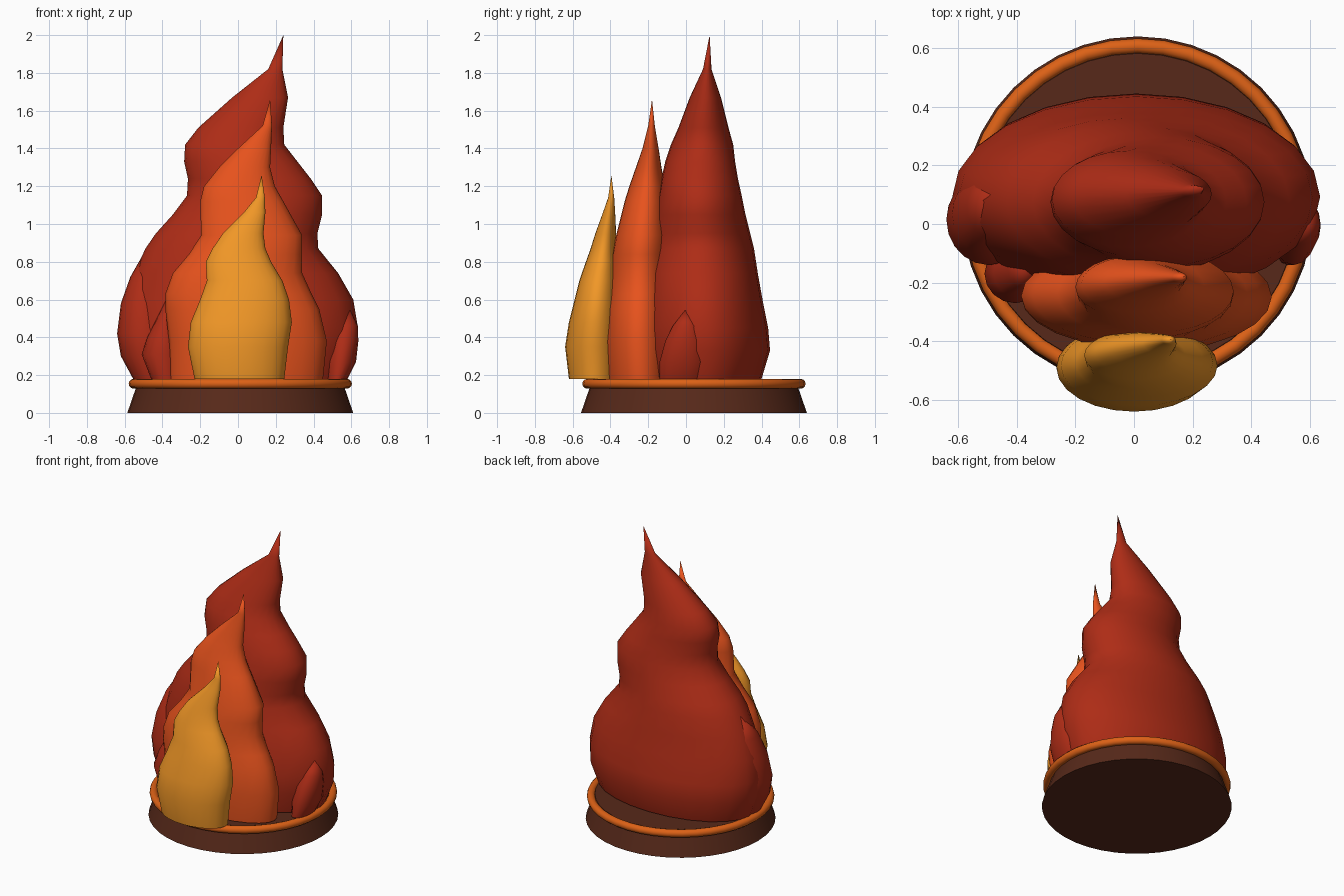
import bpy, bmesh
from math import sin, cos, pi


def material(name, color):
    m = bpy.data.materials.new(name)
    m.diffuse_color = (*color, 1)
    return m


RED = material("deep_red", (0.42, 0.025, 0.008))
ORANGE = material("hot_orange", (0.80, 0.085, 0.012))
YELLOW = material("amber", (0.88, 0.31, 0.02))
BROWN = material("dark_brown", (0.095, 0.022, 0.01))
RIM = material("rim_orange", (0.72, 0.12, 0.008))


def smooth(ob, mat, angle=0.9):
    ob.data.materials.append(mat)
    bpy.ops.object.select_all(action='DESELECT')
    ob.select_set(True)
    bpy.context.view_layer.objects.active = ob
    bpy.ops.object.shade_smooth_by_angle(angle=angle)


def flame(name, mat, rows, tip, sides=24):
    """Loft elliptical rings (z, left, right, front, back) up to a pointed tip."""
    bm = bmesh.new()
    rings = []
    for z, l, r, f, b in rows:
        rings.append([bm.verts.new(((l + r) / 2 + (r - l) / 2 * cos(2 * pi * i / sides),
                                    (f + b) / 2 + (b - f) / 2 * sin(2 * pi * i / sides), z))
                      for i in range(sides)])
    top = bm.verts.new(tip)
    bm.faces.new(rings[0][::-1])
    for i in range(sides):
        j = (i + 1) % sides
        for a, b in zip(rings, rings[1:]):
            bm.faces.new((a[i], a[j], b[j], b[i]))
        bm.faces.new((rings[-1][i], rings[-1][j], top))
    me = bpy.data.meshes.new(name)
    bm.to_mesh(me)
    bm.free()
    ob = bpy.data.objects.new(name, me)
    bpy.context.collection.objects.link(ob)
    smooth(ob, mat)


# Bowl base and its rim
bpy.ops.mesh.primitive_cone_add(vertices=40, radius1=0.598, radius2=0.54, depth=0.168,
                                location=(0.012, 0.042, 0.084))
base = bpy.context.object
base.name = "base"
smooth(base, BROWN, 0.6)
bpy.ops.mesh.primitive_torus_add(major_segments=40, minor_segments=12, major_radius=0.565,
                                 minor_radius=0.026, location=(0.012, 0.042, 0.154))
rim = bpy.context.object
rim.name = "base_rim"
smooth(rim, RIM)

# Tall back flame
flame("back_flame", RED, [
    (0.18, -0.55, 0.57, -0.22, 0.40), (0.33, -0.61, 0.625, -0.25, 0.445),
    (0.45, -0.62, 0.635, -0.25, 0.435), (0.60, -0.60, 0.61, -0.23, 0.405),
    (0.74, -0.55, 0.53, -0.215, 0.38), (0.87, -0.49, 0.425, -0.20, 0.36),
    (0.95, -0.435, 0.42, -0.185, 0.34), (1.05, -0.345, 0.445, -0.165, 0.315),
    (1.15, -0.27, 0.445, -0.145, 0.295), (1.24, -0.265, 0.385, -0.13, 0.275),
    (1.33, -0.285, 0.315, -0.11, 0.26), (1.42, -0.28, 0.245, -0.08, 0.25),
    (1.51, -0.21, 0.24, -0.04, 0.225), (1.67, -0.03, 0.265, 0.02, 0.185),
    (1.82, 0.16, 0.235, 0.09, 0.135)], (0.24, 0.125, 2.0))

# Middle flame
flame("middle_flame", ORANGE, [
    (0.18, -0.36, 0.45, -0.42, -0.06), (0.38, -0.365, 0.47, -0.435, -0.06),
    (0.55, -0.385, 0.43, -0.425, -0.07), (0.63, -0.385, 0.39, -0.415, -0.075),
    (0.74, -0.345, 0.34, -0.405, -0.08), (0.84, -0.26, 0.34, -0.39, -0.085),
    (0.94, -0.195, 0.34, -0.37, -0.09), (1.12, -0.20, 0.24, -0.325, -0.105),
    (1.20, -0.18, 0.195, -0.30, -0.11), (1.30, -0.10, 0.17, -0.265, -0.13),
    (1.40, 0.0, 0.175, -0.23, -0.145), (1.52, 0.13, 0.18, -0.20, -0.165)],
    (0.17, -0.18, 1.66))

# Short front flame
flame("front_flame", YELLOW, [
    (0.18, -0.23, 0.245, -0.62, -0.35), (0.35, -0.265, 0.265, -0.64, -0.34),
    (0.48, -0.25, 0.285, -0.62, -0.345), (0.60, -0.20, 0.27, -0.59, -0.355),
    (0.70, -0.165, 0.235, -0.565, -0.36), (0.80, -0.17, 0.175, -0.53, -0.365),
    (0.87, -0.135, 0.145, -0.505, -0.37), (0.95, -0.08, 0.135, -0.48, -0.37),
    (1.06, 0.03, 0.145, -0.44, -0.375), (1.14, 0.095, 0.142, -0.412, -0.38)],
    (0.125, -0.395, 1.26))

# Small side licks
flame("left_lick", RED, [
    (0.18, -0.555, -0.35, -0.12, 0.13), (0.30, -0.62, -0.35, -0.14, 0.16),
    (0.42, -0.64, -0.35, -0.14, 0.17), (0.58, -0.62, -0.38, -0.10, 0.17),
    (0.72, -0.57, -0.42, -0.04, 0.16)], (-0.485, 0.1, 0.87), 20)
flame("left_front_lick", RED, [
    (0.18, -0.46, -0.30, -0.26, -0.08), (0.31, -0.51, -0.30, -0.27, -0.07),
    (0.40, -0.48, -0.31, -0.25, -0.08), (0.50, -0.43, -0.33, -0.22, -0.09)],
    (-0.37, -0.15, 0.62), 16)
flame("right_lick", RED, [
    (0.18, 0.47, 0.58, -0.14, 0.09), (0.27, 0.465, 0.625, -0.14, 0.11),
    (0.38, 0.48, 0.637, -0.11, 0.10), (0.46, 0.51, 0.635, -0.07, 0.07)],
    (0.59, 0.0, 0.55), 16)
